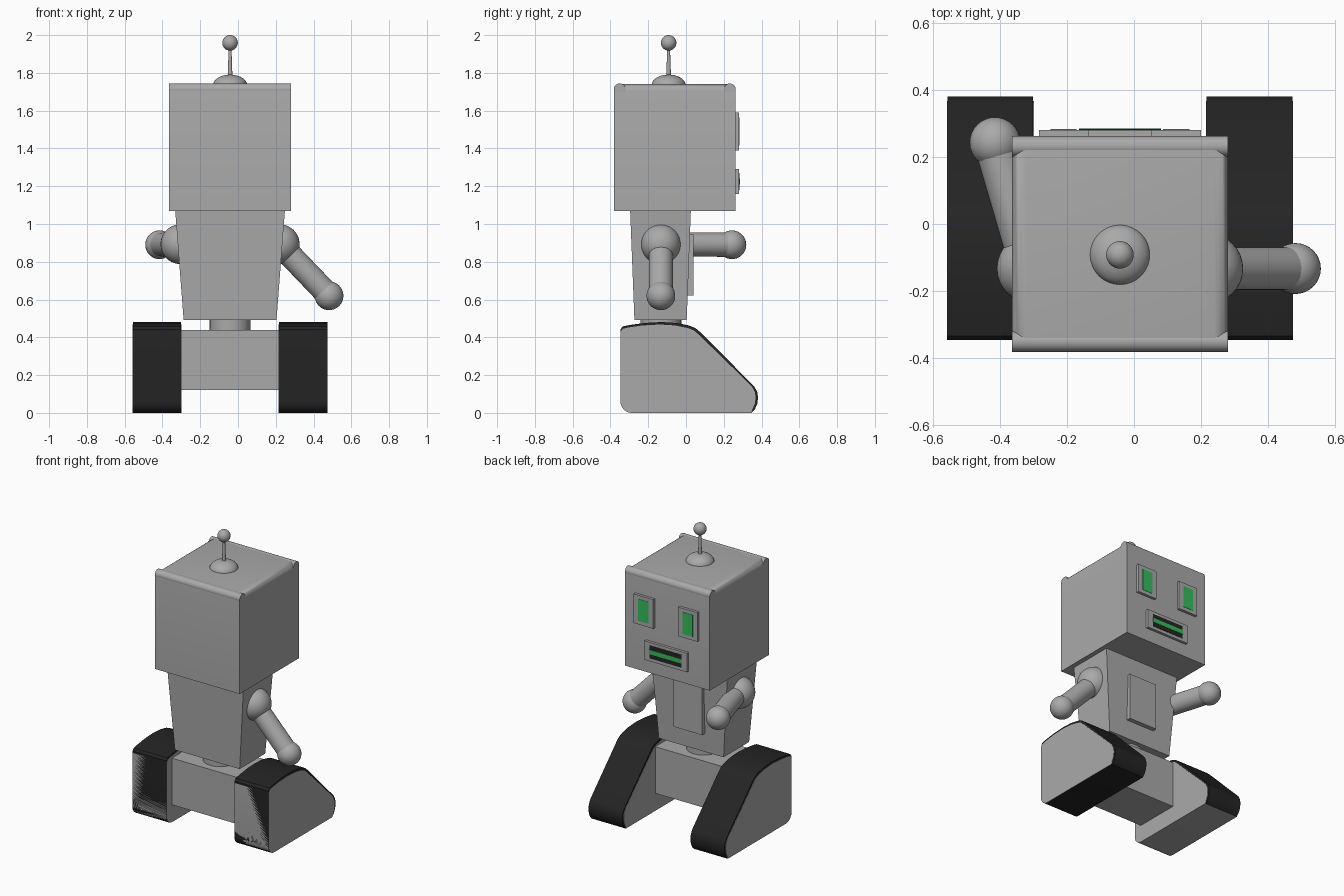
import bpy, bmesh, math
from mathutils import Vector, Matrix

if "Cube" in bpy.data.objects:
    bpy.data.objects.remove(bpy.data.objects["Cube"])

CX, CY = -0.042, -0.133   # body axis


def material(name, rgb):
    m = bpy.data.materials.new(name)
    m.diffuse_color = (*rgb, 1)
    m.use_nodes = True
    m.node_tree.nodes["Principled BSDF"].inputs["Base Color"].default_value = m.diffuse_color
    return m


GREY = material("metal grey", (0.40, 0.40, 0.40))
BLACK = material("rubber black", (0.018, 0.018, 0.018))
GREEN = material("light green", (0.035, 0.5, 0.11))


def finish(bm, name, mat, smooth=None):
    bmesh.ops.recalc_face_normals(bm, faces=bm.faces)
    me = bpy.data.meshes.new(name)
    bm.to_mesh(me)
    bm.free()
    ob = bpy.data.objects.new(name, me)
    bpy.context.collection.objects.link(ob)
    me.materials.append(mat)
    if smooth:
        bpy.ops.object.select_all(action='DESELECT')
        bpy.context.view_layer.objects.active = ob
        ob.select_set(True)
        bpy.ops.object.shade_smooth_by_angle(angle=math.radians(smooth))
    return ob


def box_bm(x, y, z):
    bm = bmesh.new()
    bmesh.ops.create_cube(bm, size=1)
    for v in bm.verts:
        v.co = [a + (b - a) * (c + 0.5) for (a, b), c in zip((x, y, z), v.co)]
    return bm


def box(name, x, y, z, mat=GREY):
    return finish(box_bm(x, y, z), name, mat)


def ball(name, loc, r, squash=1):
    bm = bmesh.new()
    bmesh.ops.create_uvsphere(bm, u_segments=32, v_segments=20, radius=r)
    for v in bm.verts:
        v.co = Vector((v.co.x, v.co.y, v.co.z * squash)) + Vector(loc)
    return finish(bm, name, GREY, 40)


def rod(name, a, b, r1, r2=None):
    a, b = Vector(a), Vector(b)
    d = b - a
    bm = bmesh.new()
    mat = Matrix.Translation((a + b) / 2) @ d.to_track_quat('Z', 'Y').to_matrix().to_4x4()
    bmesh.ops.create_cone(bm, cap_ends=True, segments=32, radius1=r1,
                          radius2=r2 or r1, depth=d.length, matrix=mat)
    return finish(bm, name, GREY, 40)


def prism(name, profile, x0, x1, mat, smooth):
    bm = bmesh.new()
    f = bm.faces.new([bm.verts.new((x0, y, z)) for y, z in profile])
    ext = bmesh.ops.extrude_face_region(bm, geom=[f])["geom"]
    for v in ext:
        if isinstance(v, bmesh.types.BMVert):
            v.co.x = x1
    return finish(bm, name, mat, smooth)


def arc(cy, cz, r, a0, a1, n=6):
    return [(cy + r * math.cos(math.radians(a0 + (a1 - a0) * i / n)),
             cz + r * math.sin(math.radians(a0 + (a1 - a0) * i / n))) for i in range(n + 1)]


# tracks: closed wedge-shaped treads with grey side plates
def track_profile(d):
    low_back = arc(-0.287, 0.06, 0.06, 180, 270)
    nose = [(0.345, 0.0)] + [(y - d, z) for y, z in
            ((0.364, 0.018), (0.378, 0.05), (0.381, 0.08), (0.378, 0.11), (0.36, 0.142))]
    top = [(y - d * 0.6, z - d) for y, z in
           ((0.075, 0.428), (0.05, 0.449), (0.015, 0.463), (-0.05, 0.476), (-0.13, 0.481),
            (-0.22, 0.476), (-0.3, 0.465))]
    return low_back + nose + top + [(-0.335, 0.458 - d), (-0.347, 0.442 - d)]


for side, sx in (("left", -1), ("right", 1)):
    a, b = CX + sx * 0.259, CX + sx * 0.515
    prism(side + "_track", track_profile(0), a, b, BLACK, 30)
    prism(side + "_track_side_plate", track_profile(0.013),
          a - sx * 0.002, b + sx * 0.002, GREY, 30)

# chassis and waist
box("chassis", (CX - 0.26, CX + 0.26), (-0.29, 0.026), (0.12, 0.44))
rod("waist", (CX, CY, 0.43), (CX, CY, 0.51), 0.108)

# torso: tapers towards the waist
bm = box_bm((CX - 0.291, CX + 0.291), (-0.296, 0.026), (0.493, 1.08))
for v in bm.verts:
    if v.co.z < 0.8:
        v.co.x = CX + (v.co.x - CX) * 0.845
        v.co.y = CY + (v.co.y - CY) * 0.86
finish(bm, "torso", GREY)
box("chest_panel", (CX - 0.108, CX + 0.108), (0.0, 0.039), (0.622, 0.945))

# arms: right hangs outward, left reaches towards the face side
hands = {"right": (0.482, CY, 0.62), "left": (-0.415, 0.243, 0.89)}
for side, sx in (("left", -1), ("right", 1)):
    shoulder = (CX + sx * 0.263, CY, 0.893)
    ball(side + "_shoulder", shoulder, 0.105)
    rod(side + "_arm", shoulder, hands[side], 0.064)
    ball(side + "_hand", hands[side], 0.076)

# head: top edges rounded, with full-width rolls on the two long edges
hx, hy = (CX - 0.322, CX + 0.322), (-0.382, 0.263)
bm = box_bm(hx, hy, (1.07, 1.742))
edges = [e for e in bm.edges if all(v.co.z > 1.7 for v in e.verts)]
bmesh.ops.bevel(bm, geom=edges, offset=0.04, segments=5, profile=0.5, affect='EDGES')
finish(bm, "head", GREY, 40)
for name, y in (("rear_head_roll", hy[0] + 0.031), ("face_head_roll", hy[1] - 0.031)):
    rod(name, (hx[0], y, 1.713), (hx[1], y, 1.713), 0.031)

# eyes
for side, sx in (("left", -1), ("right", 1)):
    ex = CX + sx * 0.168
    box(side + "_eye_frame", (ex - 0.074, ex + 0.074), (0.25, 0.281), (1.39, 1.59))
    box(side + "_eye", (ex - 0.039, ex + 0.039), (0.276, 0.283), (1.415, 1.565), GREEN)

# mouth: dark slot with a lit stripe
box("mouth_frame", (CX - 0.162, CX + 0.162), (0.25, 0.281), (1.16, 1.29))
box("mouth_slot", (CX - 0.122, CX + 0.122), (0.276, 0.283), (1.181, 1.269), BLACK)
box("mouth_light", (CX - 0.122, CX + 0.122), (0.278, 0.285), (1.21, 1.24), GREEN)

# antenna
ball("antenna_dome", (CX, -0.092, 1.735), 0.09, 0.62)
rod("antenna_rod", (CX, -0.092, 1.77), (CX, -0.092, 1.94), 0.013, 0.007)
ball("antenna_ball", (CX, -0.092, 1.959), 0.041)
